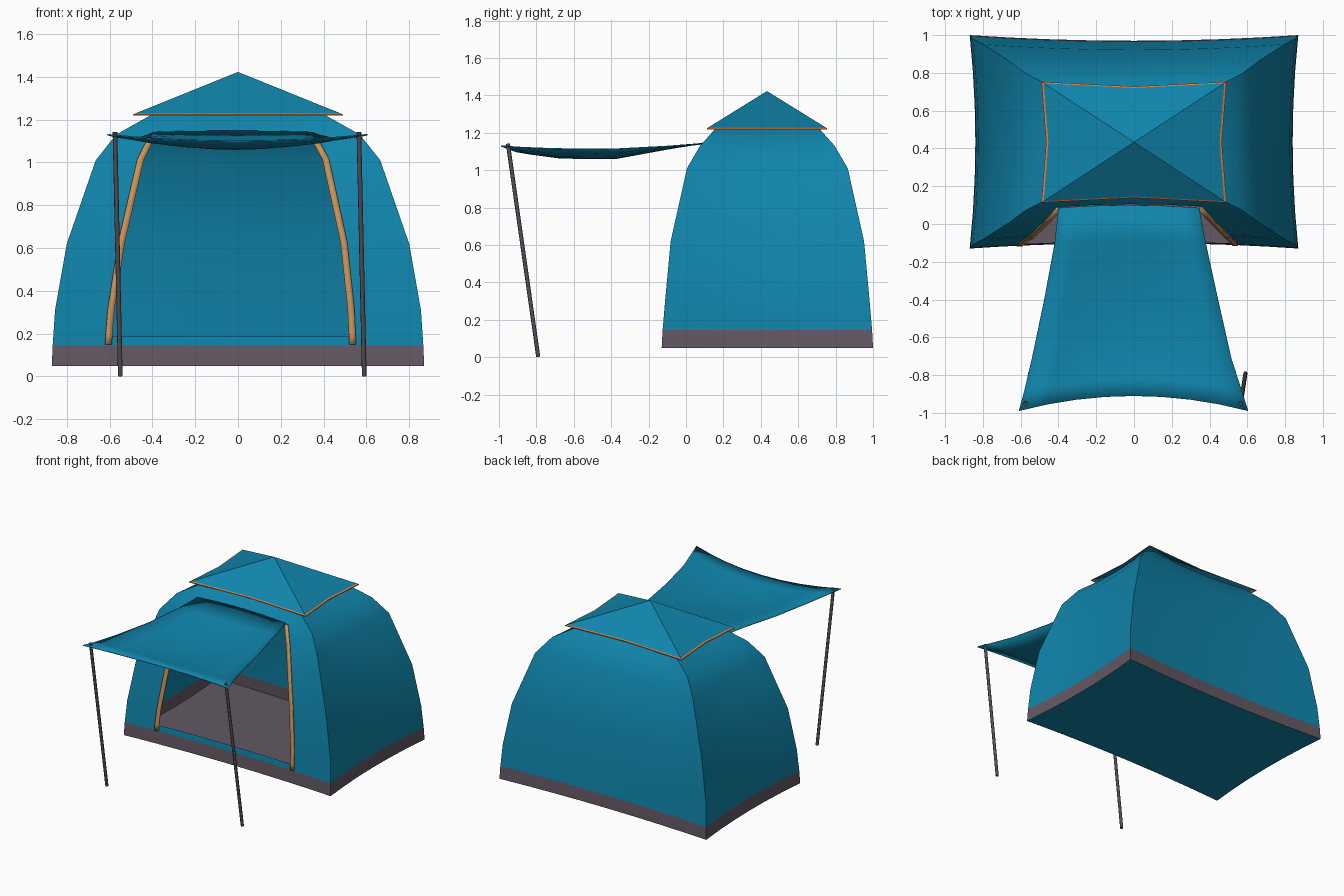
import bpy, bmesh
from mathutils import Vector

if "Cube" in bpy.data.objects:
    bpy.data.objects.remove(bpy.data.objects["Cube"])

CY = 0.435      # centre of the tent body in y
BOW = 0.03      # inward bow of every fabric edge


def material(name, rgb):
    m = bpy.data.materials.new(name)
    m.diffuse_color = (*rgb, 1)
    m.use_nodes = True
    m.node_tree.nodes["Principled BSDF"].inputs["Base Color"].default_value = m.diffuse_color
    return m


TEAL = material("teal fabric", (0.005, 0.235, 0.41))
GREY = material("grey groundsheet", (0.125, 0.098, 0.125))
TAN = material("tan door trim", (0.60, 0.29, 0.10))
ORANGE = material("orange roof trim", (0.75, 0.22, 0.05))
DARK = material("dark pole", (0.09, 0.075, 0.09))


def finish(bm, name, mats, angle=0.6, thick=0, recalc=True):
    if recalc:
        bmesh.ops.recalc_face_normals(bm, faces=bm.faces[:])
    me = bpy.data.meshes.new(name)
    bm.to_mesh(me)
    bm.free()
    ob = bpy.data.objects.new(name, me)
    bpy.context.collection.objects.link(ob)
    for m in mats:
        me.materials.append(m)
    bpy.ops.object.select_all(action='DESELECT')
    bpy.context.view_layer.objects.active = ob
    ob.select_set(True)
    bpy.ops.object.shade_smooth_by_angle(angle=angle)
    if thick:
        mod = ob.modifiers.new("thickness", 'SOLIDIFY')
        mod.thickness = thick
        mod.offset = 0
    return ob


def sheet(bm, rows):
    # quads between rows of points
    vs = [[bm.verts.new(p) for p in r] for r in rows]
    for a, b in zip(vs, vs[1:]):
        for i in range(len(a) - 1):
            bm.faces.new((a[i], a[i + 1], b[i + 1], b[i]))


# profile rows: height, half width, half depth, door left x, door right x
ROWS = [(0.05, 0.87, 0.565, -0.605, 0.54),
        (0.145, 0.866, 0.56, -0.605, 0.535),
        (0.19, 0.863, 0.556, -0.603, 0.534),
        (0.31, 0.855, 0.546, -0.593, 0.528),
        (0.62, 0.80, 0.517, -0.545, 0.495),
        (1.01, 0.665, 0.43, -0.455, 0.41),
        (1.13, 0.57, 0.36, -0.395, 0.345),
        (1.22, 0.41, 0.28, -0.29, 0.25)]


def bow(t):
    return BOW * (1 - t * t)


def front_y(x, hx, hy):
    return CY - hy + bow(x / hx)


def ring(row):
    z, hx, hy, l, r = row
    xs = [-hx, (l - hx) / 2] + [l + (r - l) * k / 4 for k in range(5)] + [(r + hx) / 2]
    pts = [(x, front_y(x, hx, hy), z) for x in xs]
    ts = [-1 + k / 3 for k in range(6)]
    pts += [(hx - bow(t), CY + hy * t, z) for t in ts]
    pts += [(-hx * t, CY + hy - bow(t), z) for t in [-1 + k / 4 for k in range(8)]]
    pts += [(-hx + bow(t), CY - hy * t, z) for t in ts]
    return pts


# tent body with door opening and grey lower band
bm = bmesh.new()
rings = [[bm.verts.new(p) for p in ring(r)] for r in ROWS]
n = len(rings[0])
for j in range(len(rings) - 1):
    for i in range(n):
        if 2 <= i <= 5 and 2 <= j <= 5:
            continue
        k = (i + 1) % n
        f = bm.faces.new((rings[j][i], rings[j][k], rings[j + 1][k], rings[j + 1][i]))
        f.material_index = 1 if j == 0 else 0
apex = bm.verts.new((0, CY, 1.39))
for i in range(n):
    bm.faces.new((rings[-1][i], rings[-1][(i + 1) % n], apex))
finish(bm, "tent_body", [TEAL, GREY])

# floor: teal underside, grey inside
bm = bmesh.new()
base = ring(ROWS[0])
low = [bm.verts.new(p) for p in base]
high = [bm.verts.new((x * 0.998, CY + (y - CY) * 0.998, z + 0.006)) for x, y, z in base]
bm.faces.new(low[::-1])
bm.faces.new(high).material_index = 1
finish(bm, "tent_floor", [TEAL, GREY], recalc=False)

# tan trim strips along both door edges
for name, col in (("door_trim_left", 3), ("door_trim_right", 4)):
    bm = bmesh.new()
    rows = []
    for row in ROWS[1:7]:
        z, hx, hy = row[:3]
        rows.append([(x, front_y(x, hx, hy) - 0.006, z + 0.005)
                     for x in (row[col] - 0.016, row[col] + 0.016)])
    sheet(bm, rows)
    finish(bm, name, [TAN], thick=0.008)

# roof cap: shallow pyramid with bowed edges and an orange hem
bm = bmesh.new()


def cap_ring(s, z):
    hx, hy = 0.49 * s, 0.32 * s
    b = 0.025 * s
    pts = [(-hx, -hy), (0, -hy + b), (hx, -hy), (hx - b, 0),
           (hx, hy), (0, hy - b), (-hx, hy), (-hx + b, 0)]
    return [bm.verts.new((x, CY - 0.002 + y, z)) for x, y in pts]


lip, outer, inner = cap_ring(1, 1.219), cap_ring(1, 1.225), cap_ring(0.975, 1.23)
top = bm.verts.new((0, CY - 0.002, 1.423))
for i in range(8):
    k = (i + 1) % 8
    for a, b in ((lip, outer), (outer, inner)):
        bm.faces.new((a[i], a[k], b[k], b[i])).material_index = 1
    bm.faces.new((inner[i], inner[k], top))
finish(bm, "roof_cap", [TEAL, ORANGE], angle=0.2)

# awning: rows of y, left x, right x, edge z, middle z, front-edge bow
AWNING = [(0.085, -0.40, 0.345, 1.14, 1.146, 0.015),
          (-0.10, -0.42, 0.38, 1.128, 1.115, 0.01),
          (-0.40, -0.475, 0.445, 1.112, 1.062, 0.02),
          (-0.71, -0.54, 0.515, 1.115, 1.065, 0.04),
          (-0.88, -0.58, 0.57, 1.122, 1.085, 0.06),
          (-0.99, -0.61, 0.605, 1.13, 1.10, 0.08)]
bm = bmesh.new()
rows = []
for y, l, r, ze, zm, b in AWNING:
    pts = []
    for k in range(9):
        t = -1 + k / 4
        w = 1 - t * t
        pts.append((l + (r - l) * k / 8, y + b * w, ze + (zm - ze) * w))
    rows.append(pts)
sheet(bm, rows[::-1])
finish(bm, "awning", [TEAL], thick=0.006)

# two leaning awning poles
for name, x in (("pole_left", -0.575), ("pole_right", 0.565)):
    a, b = Vector((x + 0.025, -0.79, 0.002)), Vector((x, -0.952, 1.142))
    d = b - a
    bpy.ops.mesh.primitive_cylinder_add(vertices=8, radius=0.011, depth=d.length,
                                        location=(a + b) / 2)
    ob = bpy.context.object
    ob.name = name
    ob.rotation_euler = d.to_track_quat('Z', 'Y').to_euler()
    ob.data.materials.append(DARK)
    bpy.ops.object.shade_smooth_by_angle(angle=0.9)
